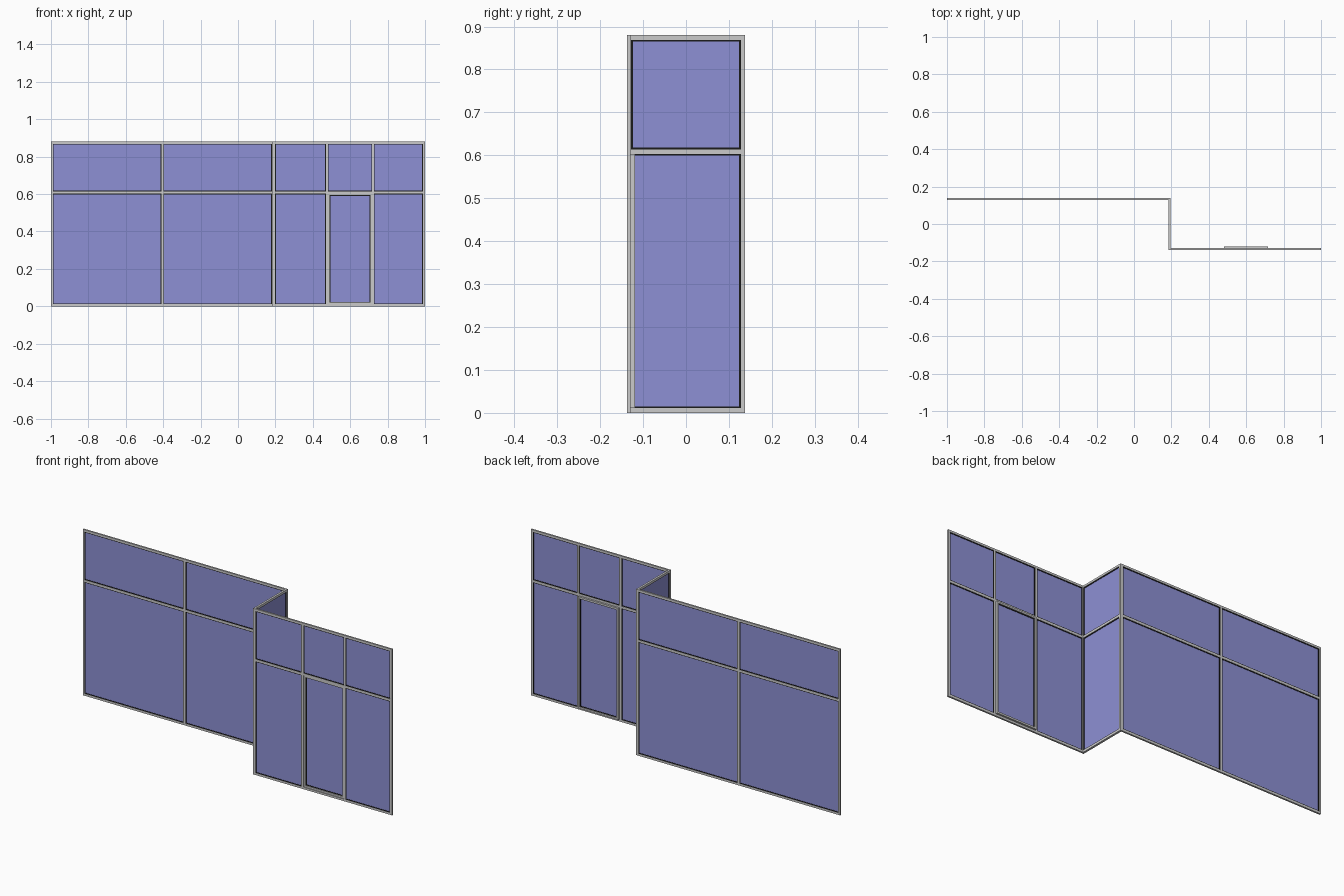
import bpy, bmesh

if "Cube" in bpy.data.objects:
    bpy.data.objects.remove(bpy.data.objects["Cube"])

H = 0.88                    # overall height
SILL, HEAD = 0.011, 0.869   # clear opening bottom and top
TR0, TR1 = 0.603, 0.614     # transom rail
G = 0.004                   # gasket width


def material(name, color):
    m = bpy.data.materials.new(name)
    m.diffuse_color = color
    m.use_nodes = True
    m.node_tree.nodes["Principled BSDF"].inputs["Base Color"].default_value = m.diffuse_color
    return m


GLASS = material("blue_glass", (0.27, 0.28, 0.66, 1))
RUBBER = material("black_gasket", (0.01, 0.01, 0.01, 1))


def boxes(name, rects, axis, lo, hi, mat=None):
    """One object of boxes: rects are (u0, u1, z0, z1), lo..hi is the depth."""
    bm = bmesh.new()
    for u0, u1, z0, z1 in rects:
        size = (u1 - u0, hi - lo, z1 - z0)
        mid = ((u0 + u1) / 2, (lo + hi) / 2, (z0 + z1) / 2)
        if axis == "y":
            size = (size[1], size[0], size[2])
            mid = (mid[1], mid[0], mid[2])
        for v in bmesh.ops.create_cube(bm, size=1)["verts"]:
            v.co = [c * s + m for c, s, m in zip(v.co, size, mid)]
    me = bpy.data.meshes.new(name)
    bm.to_mesh(me)
    bm.free()
    ob = bpy.data.objects.new(name, me)
    bpy.context.collection.objects.link(ob)
    if mat:
        me.materials.append(mat)


def ring(u0, u1, z0, z1, w):
    return [(u0, u0 + w, z0, z1), (u1 - w, u1, z0, z1),
            (u0 + w, u1 - w, z0, z0 + w), (u0 + w, u1 - w, z1 - w, z1)]


def glaze(name, openings, axis, lo, hi):
    """Black gasket around each opening with a thin pane in the middle."""
    mid = (lo + hi) / 2
    boxes(name + "_gaskets", [r for o in openings for r in ring(*o, G)],
          axis, mid - 0.003, mid + 0.003, RUBBER)
    boxes(name + "_glass", [(a + G, b - G, c + G, d - G) for a, b, c, d in openings],
          axis, mid - 0.0015, mid + 0.0015, GLASS)


def wall(name, posts, axis, lo, hi, door_bay=None):
    """Posts (u0, u1) full height, rails between them, glass in every bay."""
    frame = [(a, b, 0, H) for a, b in posts]
    openings = []
    for i, (p, q) in enumerate(zip(posts, posts[1:])):
        u0, u1 = p[1], q[0]
        frame += [(u0, u1, 0, SILL), (u0, u1, TR0, TR1), (u0, u1, HEAD, H)]
        openings.append((u0, u1, TR1, HEAD))
        if i != door_bay:
            openings.append((u0, u1, SILL, TR0))
    boxes(name + "_frame", frame, axis, lo, hi)
    glaze(name, openings, axis, lo, hi)


# Rear wall on the left, return wall, and front wall on the right
wall("rear_wall", [(-1, -0.99), (-0.41, -0.399), (0.181, 0.185)],
     "x", 0.129, 0.138)
wall("return_wall", [(-0.138, -0.128), (0.128, 0.138)], "y", 0.185, 0.196)
wall("front_wall", [(0.196, 0.198), (0.47, 0.481), (0.717, 0.727), (0.989, 1)],
     "x", -0.138, -0.129, door_bay=1)

# Door leaf, standing slightly proud of the wall's inner side
door = (0.481, 0.717, 0.011, 0.603)
boxes("door_leaf_frame", ring(*door, 0.009), "x", -0.134, -0.119)
glaze("door", [(0.49, 0.708, 0.02, 0.594)], "x", -0.134, -0.119)
